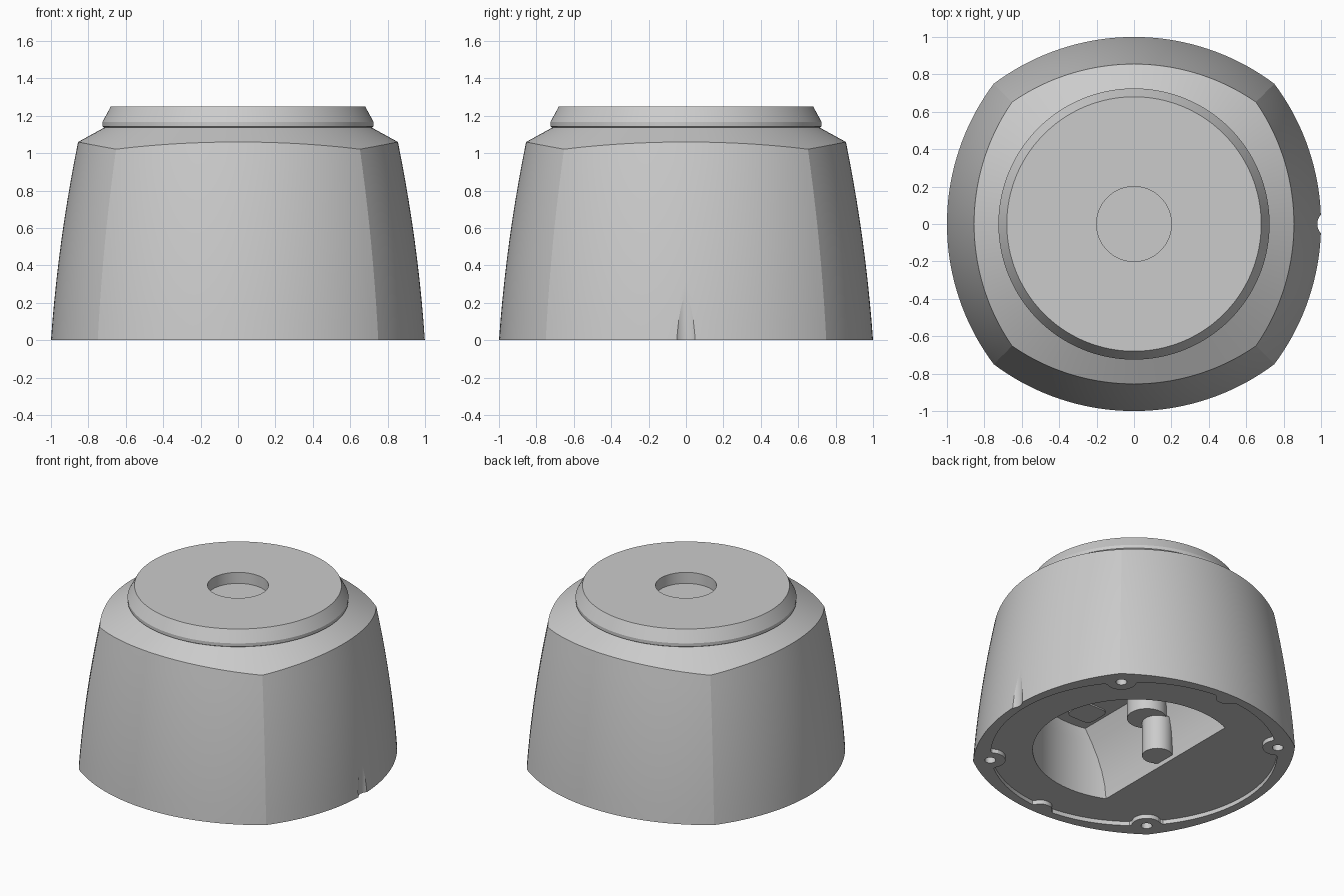
import bpy, bmesh
from math import sin, cos, pi, sqrt, acos, radians

if "Cube" in bpy.data.objects:
    bpy.data.objects.remove(bpy.data.objects["Cube"])

SEG = 160                       # divisible by 8, so a vertex column lies on each corner
ANG = [2 * pi * i / SEG for i in range(SEG)]


def loft(name, rings):
    """Skin a stack of equal-length rings and cap both ends."""
    bm = bmesh.new()
    rows = [[bm.verts.new(p) for p in ring] for ring in rings]
    n = len(rows[0])
    for a, b in zip(rows, rows[1:]):
        for i in range(n):
            j = (i + 1) % n
            bm.faces.new((a[i], a[j], b[j], b[i]))
    bm.faces.new(rows[0][::-1])
    bm.faces.new(rows[-1])
    bmesh.ops.recalc_face_normals(bm, faces=bm.faces)
    mesh = bpy.data.meshes.new(name)
    bm.to_mesh(mesh)
    bm.free()
    obj = bpy.data.objects.new(name, mesh)
    bpy.context.collection.objects.link(obj)
    return obj


def circle(r, z, x=0, y=0, n=SEG):
    return [(x + r * cos(2 * pi * i / n), y + r * sin(2 * pi * i / n), z) for i in range(n)]


def cylinder(name, r, z0, z1, x=0, y=0, n=48):
    return loft(name, [circle(r, z0, x, y, n), circle(r, z1, x, y, n)])


def smooth(obj):
    bpy.ops.object.select_all(action='DESELECT')
    bpy.context.view_layer.objects.active = obj
    obj.select_set(True)
    bpy.ops.object.shade_smooth_by_angle(angle=radians(12))


def cut(obj, cutter):
    cutter.hide_render = True
    mod = obj.modifiers.new("cut", 'BOOLEAN')
    mod.operation, mod.solver, mod.object = 'DIFFERENCE', 'EXACT', cutter
    bpy.ops.object.select_all(action='DESELECT')
    bpy.context.view_layer.objects.active = obj
    obj.select_set(True)
    bpy.ops.object.modifier_apply(modifier=mod.name)
    bpy.data.objects.remove(cutter)


def side_radius(t, z):
    """Four bulging sides: arcs centred 0.25 behind the axis, leaning inward with height."""
    t = (t + pi / 4) % (pi / 2) - pi / 4
    big = 1.25 - 0.071 * z - 0.062 * z * z
    return -0.25 * cos(t) + sqrt(big ** 2 - (0.25 * sin(t)) ** 2)


def shoulder_z(t):
    """Height where the side meets the conical shoulder."""
    z = 1.05
    for _ in range(12):
        z = 1.135 - (side_radius(t, z) - 0.725) * 0.577
    return z


# Body: leaning sides, conical shoulder, stepped top disc and its round socket
rings = []
for k in range(11):
    ring = []
    for t in ANG:
        z = shoulder_z(t) * k / 10
        r = side_radius(t, z)
        ring.append((r * cos(t), r * sin(t), z))
    rings.append(ring)
top = [(0.715, 1.137), (0.725, 1.143), (0.725, 1.167), (0.68, 1.25), (0.2, 1.25), (0.2, 1.17)]
rings += [circle(r, z) for r, z in top]
body = loft("body", rings)

# Small alignment notch low on the right side
cut(body, cylinder("notch_cutter", 0.075, -0.1, 0.4, x=1.055))


# Shallow round recess underneath, going around the screw bosses
def recess_radius(t):
    r = 0.94
    bosses = [(pi / 4 + k * pi / 2, 0.948, 0.1) for k in range(4)]
    bosses += [(pi / 2, 0.96, 0.08), (-pi / 2, 0.96, 0.08)]
    for a, d, rb in bosses:
        off = rb ** 2 - (d * sin(t - a)) ** 2
        if cos(t - a) > 0 and off > 0:
            r = min(r, d * cos(t - a) - sqrt(off))
    return r


steps = [2 * pi * i / 480 for i in range(480)]
cut(body, loft("recess_cutter", [[(recess_radius(t) * cos(t), recess_radius(t) * sin(t), z)
                                  for t in steps] for z in (-0.1, 0.03)]))

# Screw holes
for sx in (-1, 1):
    for sy in (-1, 1):
        cut(body, cylinder("screw_cutter", 0.036, -0.1, 0.25, 0.67 * sx, 0.67 * sy, 32))

# D-shaped cavity with one curved, leaning wall
CAV_R, CEIL = 0.665, 0.53
levels = [-0.05, 0.03, 0.13, 0.23, 0.33, 0.43, CEIL]
rings = []
for z in levels:
    chord = -0.27 + 0.5 * max(z - 0.03, 0) ** 2 + 0.03 * max(z - 0.03, 0)
    a = acos(chord / CAV_R)
    rings.append([(CAV_R * cos(-a + 2 * a * i / 80), CAV_R * sin(-a + 2 * a * i / 80), z)
                  for i in range(81)])
cut(body, loft("cavity_cutter", rings))
smooth(body)

# Parts inside the cavity: wall column, hanging post and ceiling pad
smooth(cylinder("wall_column", 0.1, 0.06, 0.32, x=-0.2))
smooth(cylinder("hanging_post", 0.13, 0.31, CEIL + 0.01, x=-0.11))
bpy.ops.mesh.primitive_cube_add(size=1, location=(0.0, -0.48, CEIL))
pad = bpy.context.object
pad.name = "ceiling_pad"
pad.scale = (0.2, 0.2, 0.02)
bpy.ops.object.transform_apply(location=False, rotation=False, scale=True)
bm = bmesh.new()
bm.from_mesh(pad.data)
upright = [e for e in bm.edges if abs(e.verts[0].co.z - e.verts[1].co.z) > 0.01]
bmesh.ops.bevel(bm, geom=upright, offset=0.05, segments=6, profile=0.5, affect='EDGES')
bm.to_mesh(pad.data)
bm.free()
smooth(pad)
